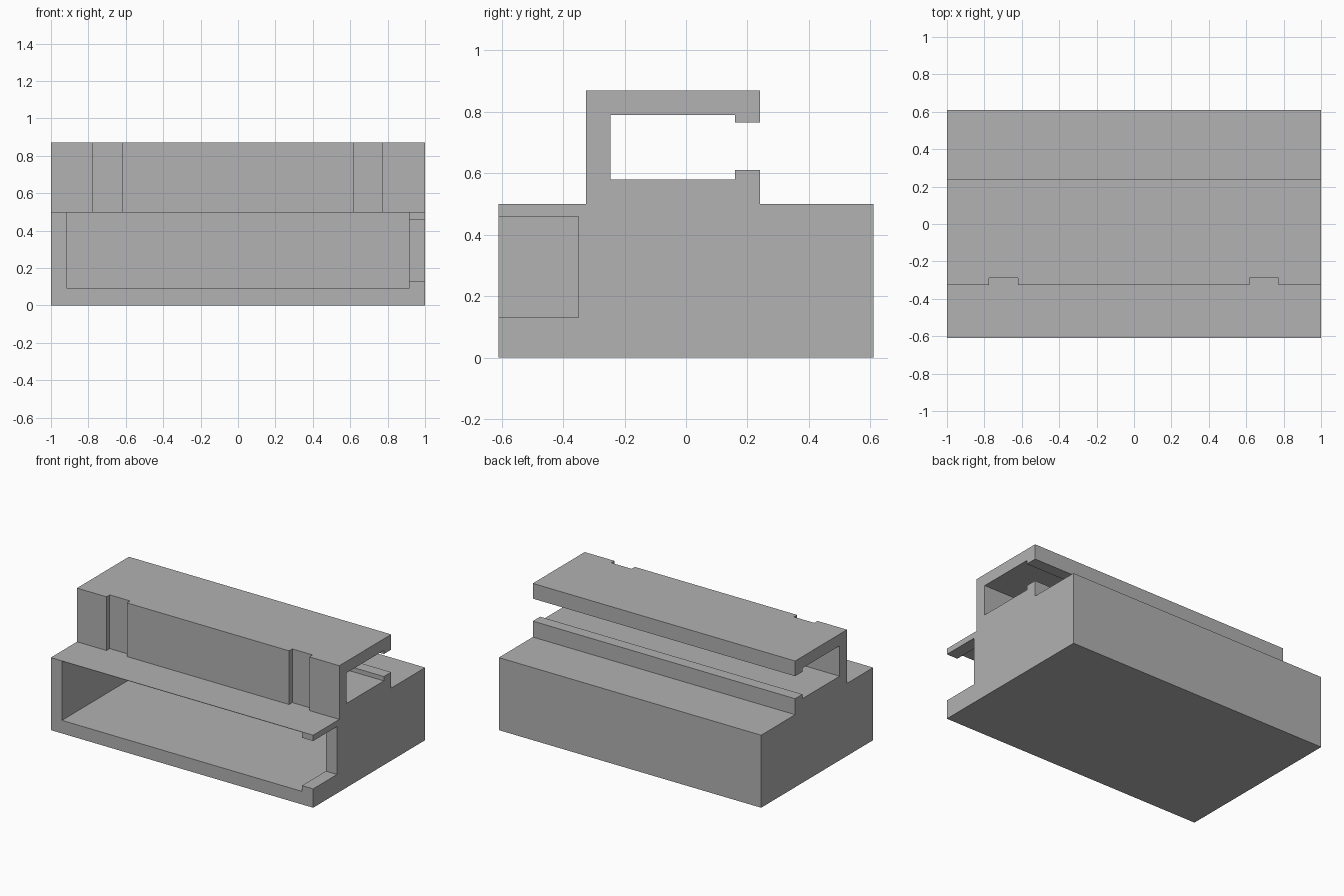
import bpy
import bmesh

cube = bpy.data.objects.get("Cube")
if cube:
    bpy.data.objects.remove(cube, do_unlink=True)

grey = bpy.data.materials.new("plain_grey")
grey.use_nodes = True
colour = (0.445, 0.445, 0.445, 1)
grey.diffuse_color = colour
grey.node_tree.nodes["Principled BSDF"].inputs["Base Color"].default_value = colour


def extrude_profile(name, points, x0, x1):
    """Sweep a closed (y, z) outline along x."""
    bm = bmesh.new()
    face = bm.faces.new([bm.verts.new((x0, y, z)) for y, z in points])
    swept = bmesh.ops.extrude_face_region(bm, geom=[face])["geom"]
    verts = [v for v in swept if isinstance(v, bmesh.types.BMVert)]
    bmesh.ops.translate(bm, verts=verts, vec=(x1 - x0, 0, 0))
    bmesh.ops.recalc_face_normals(bm, faces=bm.faces)
    mesh = bpy.data.meshes.new(name)
    bm.to_mesh(mesh)
    bm.free()
    mesh.materials.append(grey)
    obj = bpy.data.objects.new(name, mesh)
    bpy.context.collection.objects.link(obj)
    return obj


def cut_box(target, name, x, y, z):
    """Subtract a box given by its (min, max) ranges."""
    outline = [(y[0], z[0]), (y[1], z[0]), (y[1], z[1]), (y[0], z[1])]
    cutter = extrude_profile(name, outline, *x)
    cutter.hide_render = True
    mod = target.modifiers.new(name, "BOOLEAN")
    mod.operation = "DIFFERENCE"
    mod.solver = "EXACT"
    mod.object = cutter
    bpy.context.view_layer.objects.active = target
    bpy.ops.object.modifier_apply(modifier=name)
    bpy.data.objects.remove(cutter, do_unlink=True)


# Base block carrying a C-shaped channel that opens to the back
base_top, roof = 0.5, 0.87
wall, lip, rear = -0.325, 0.16, 0.24
body = extrude_profile("channel_housing", [
    (-0.61, 0), (0.61, 0), (0.61, base_top), (rear, base_top),
    (rear, 0.61), (lip, 0.61), (lip, 0.58), (-0.245, 0.58),
    (-0.245, 0.79), (lip, 0.79), (lip, 0.765), (rear, 0.765),
    (rear, roof), (wall, roof), (wall, base_top), (-0.61, base_top),
], -1, 1)

# Deep front pocket under a thin ledge
cut_box(body, "pocket", (-0.915, 0.915), (-0.7, 0.525), (0.09, 0.497))

# Side opening into the pocket
cut_box(body, "side_opening", (0.85, 1.1), (-0.7, -0.35), (0.13, 0.46))

# Pair of vertical grooves in the upper front wall
for x in (-0.775, 0.617):
    cut_box(body, "groove", (x, x + 0.155), (-0.4, -0.29), (base_top, 1))
